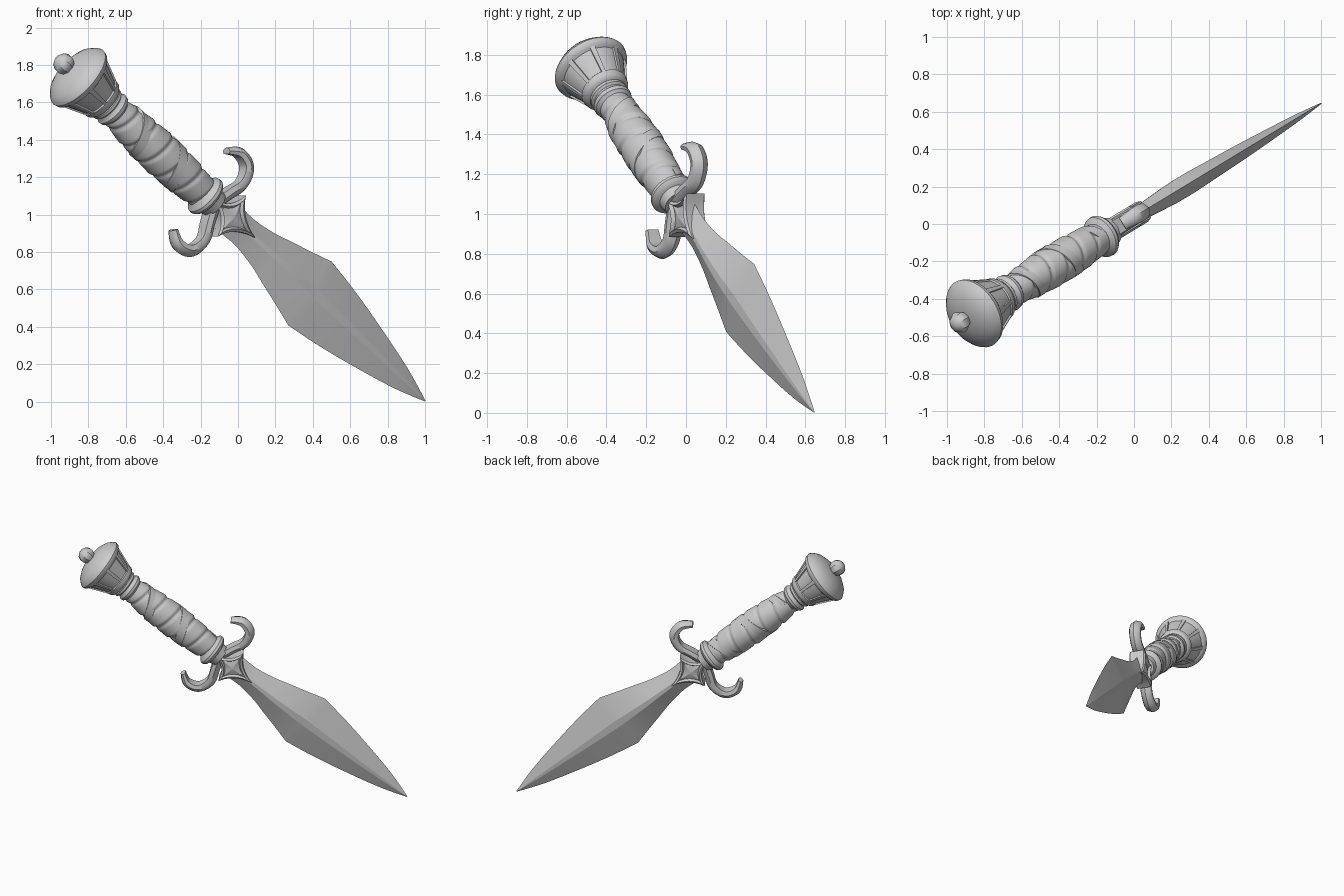
import bpy, bmesh, math
from mathutils import Vector, Matrix

if "Cube" in bpy.data.objects:
    bpy.data.objects.remove(bpy.data.objects["Cube"])

# Dagger frame: local X = blade width, Y = thickness, Z = from tip to pommel
head = math.atan(0.606)
h = Vector((math.cos(head), math.sin(head), 0))
up = Vector((0, 0, 1))
axis = (-0.782 * h + 0.624 * up).normalized()
wide = (0.624 * h + 0.782 * up).normalized()
thick = axis.cross(wide)
FRAME = Matrix((wide, thick, axis)).transposed().to_4x4()
FRAME.translation = (1.0, 0.645, 0.004)


def loft(name, rings, angle=35):
    """Skin a list of equal-length point rings and cap both ends."""
    bm = bmesh.new()
    loops = [[bm.verts.new(p) for p in ring] for ring in rings]
    n = len(loops[0])
    for a, b in zip(loops, loops[1:]):
        for i in range(n):
            j = (i + 1) % n
            bm.faces.new((a[i], a[j], b[j], b[i]))
    bm.faces.new(loops[0][::-1])
    bm.faces.new(loops[-1])
    bmesh.ops.recalc_face_normals(bm, faces=bm.faces)
    mesh = bpy.data.meshes.new(name)
    bm.to_mesh(mesh)
    bm.free()
    ob = bpy.data.objects.new(name, mesh)
    bpy.context.collection.objects.link(ob)
    ob.matrix_world = FRAME
    bpy.ops.object.select_all(action='DESELECT')
    ob.select_set(True)
    bpy.context.view_layer.objects.active = ob
    bpy.ops.object.shade_smooth_by_angle(angle=math.radians(angle))
    return ob


def lathe(name, profile, seg=32, flat=1.0):
    """Revolve (height, radius) pairs around the dagger axis."""
    loft(name, [[(r * math.cos(2 * math.pi * i / seg),
                  flat * r * math.sin(2 * math.pi * i / seg), s)
                 for i in range(seg)] for s, r in profile])


def spline(pts, steps):
    """Catmull-Rom samples through tuples of any length."""
    ext = [pts[0]] + pts + [pts[-1]]
    out = []
    for k in range(len(pts) - 1):
        p = ext[k:k + 4]
        for i in range(steps):
            t = i / steps
            out.append([0.5 * (2 * b + (c - a) * t + (2 * a - 5 * b + 4 * c - d) * t * t
                               + (3 * b - a - 3 * c + d) * t ** 3)
                        for a, b, c, d in zip(*p)])
    return out + [list(pts[-1])]


# Leaf-shaped blade: (height, half width, half thickness)
tip_part = spline([(0, .003, .003), (.2, .07, .02), (.49, .14, .036), (.72, .187, .046), (.92, .218, .052)], 4)
root_part = spline([(.92, .218, .052), (1.05, .18, .057), (1.18, .145, .056), (1.3, .112, .05),
                    (1.45, .09, .042), (1.6, .1, .04)], 4)
loft("blade", [[(w, 0, s), (.12 * w, t, s), (-.12 * w, t, s), (-w, 0, s), (-.12 * w, -t, s), (.12 * w, -t, s)]
               for s, w, t in tip_part + root_part[1:]], 12)

# Four-pointed guard plate with raised border and recessed faces
corners = [Vector((0, 1.40)), Vector((.14, 1.585)), Vector((0, 1.72)), Vector((-.14, 1.585))]
mid = Vector((0, 1.57))
star = []
for a, b in zip(corners, corners[1:] + corners[:1]):
    c = (a + b) / 2 * .45 + mid * .55
    star += [a * (1 - t) ** 2 + c * 2 * t * (1 - t) + b * t * t for t in (k / 6 for k in range(6))]
front = [(.04, .056), (.66, .042), (.8, .062), (1, .052)]
layers = front + [(k, -y) for k, y in reversed(front)]
loft("guard_plate", [[((p.x - mid.x) * k, y, mid.y + (p.y - mid.y) * k) for p in star] for k, y in layers])

# Curled guard horns: (across, height, half width, half depth)
horn = spline([(.0, 1.69, .036, .05), (.1, 1.652, .036, .047), (.195, 1.618, .036, .043),
               (.285, 1.648, .036, .045), (.313, 1.73, .031, .045), (.27, 1.803, .019, .036)], 6)
for side, name in ((1, "guard_horn_upper"), (-1, "guard_horn_lower")):
    rings = []
    for i, (u, s, a, b) in enumerate(horn):
        p, q = horn[max(i - 1, 0)], horn[min(i + 1, len(horn) - 1)]
        t = Vector((q[0] - p[0], q[1] - p[1])).normalized()
        nx, nz = t.y, -t.x
        section = [(1, 0), (.6, .75), (0, 1), (-.8, .85), (-.8, -.85), (0, -1), (.6, -.75)]
        rings.append([(side * (u + nx * a * e), b * f, s + nz * a * e) for e, f in section])
    loft(name, rings, 40)

# Collars at both ends of the grip
lathe("lower_collar", [(1.68, .075), (1.725, .085), (1.735, .108), (1.75, .118), (1.768, .116), (1.782, .1), (1.8, .08)])
lathe("upper_collar", [(2.45, .07), (2.475, .085), (2.485, .098), (2.505, .102), (2.52, .09), (2.53, .088),
                       (2.54, .1), (2.555, .1), (2.565, .085), (2.59, .085)])

# Wrapped grip: swollen core with spiral bands
S0, S1, PITCH, SEG, ROWS = 1.77, 2.49, .125, 40, 96


def grip_radius(s):
    t = (s - S0) / (S1 - S0)
    return .08 - .006 * t + .034 * math.sin(math.pi * t) ** .8 if 0 < t < 1 else .078


rings = []
for k in range(ROWS + 1):
    s = S0 + (S1 - S0) * k / ROWS
    ring = []
    for i in range(SEG):
        a = 2 * math.pi * i / SEG
        f = (s / PITCH + i / SEG) % 1
        r = grip_radius(s) - .004 + .012 * min(1, 6 * f, 6 * (1 - f)) * (1.1 - .5 * f)
        ring.append((r * math.cos(a), .95 * r * math.sin(a), s))
    rings.append(ring)
loft("grip", rings, 40)

# Narrow strap spiralling the opposite way
rings = []
for k in range(81):
    t = k / 80
    s = 1.82 + .61 * t
    a = 2 * math.pi * 2.2 * t
    r = grip_radius(s)
    rings.append([((r + dr) * math.cos(a), .95 * (r + dr) * math.sin(a), s + ds)
                  for dr, ds in ((-.01, -.035), (.007, -.03), (.009, .03), (-.01, .035))])
loft("grip_strap", rings, 40)

# Flared pommel cup with rim, dome and knob
lathe("pommel_cup", [(2.555, .08), (2.565, .108), (2.58, .12), (2.605, .125), (2.612, .118), (2.735, .165),
                     (2.742, .178), (2.755, .192), (2.775, .197), (2.788, .19), (2.815, .165),
                     (2.838, .12), (2.852, .07), (2.856, .02)], 40)
lathe("pommel_knob", [(2.83, .03), (2.855, .045), (2.88, .058), (2.9, .058), (2.925, .044), (2.94, .02)], 8)

# Ribs dividing the cup into panels
for k in range(8):
    a = 2 * math.pi * (k + .5) / 8
    out, tan = Vector((math.cos(a), math.sin(a), 0)), Vector((-math.sin(a), math.cos(a), 0))
    rings = [[out * (r + dr) + tan * w + Vector((0, 0, s)) for dr, w in ((-.02, -g), (.009, -g), (.009, g), (-.02, g))]
             for s, r, g in ((2.6, .115, .009), (2.745, .17, .014))]
    loft(f"pommel_rib_{k + 1}", rings)
